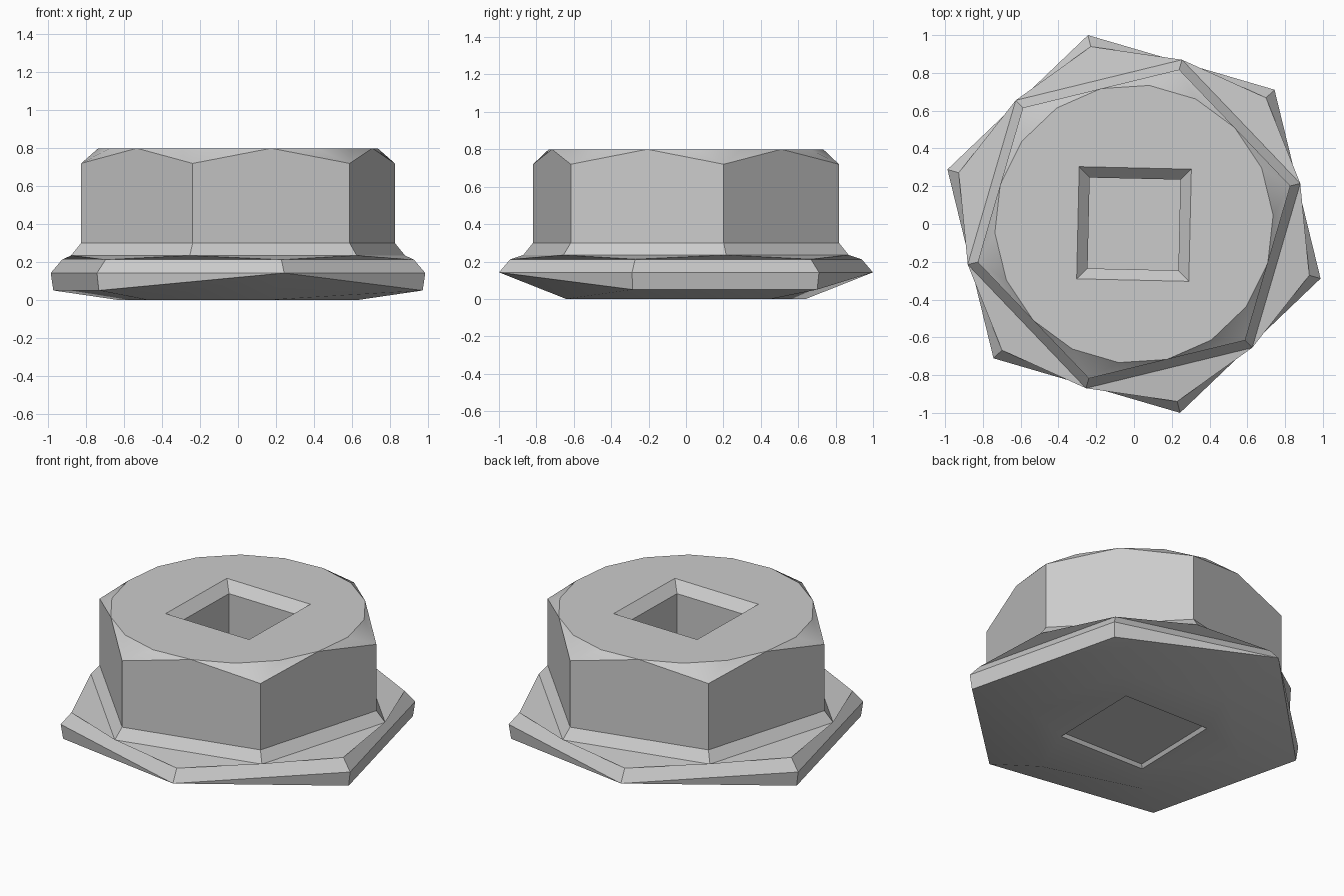
import bpy, bmesh, math

cube = bpy.data.objects.get("Cube")
if cube:
    bpy.data.objects.remove(cube, do_unlink=True)

TURN = 13.7                    # angle of the first nut corner, degrees
FLANGE_TURN = TURN + 30        # flange corners sit between nut corners

mat = bpy.data.materials.new("plain_steel_grey")
mat.use_nodes = True
grey = (0.6, 0.6, 0.6, 1)
mat.diffuse_color = grey
mat.node_tree.nodes["Principled BSDF"].inputs["Base Color"].default_value = grey

bm = bmesh.new()


def ring(sides, radius, turn, z):
    """Regular polygon of vertices at one height."""
    angles = [math.radians(turn + 360 * i / sides) for i in range(sides)]
    return [bm.verts.new((radius * math.cos(a), radius * math.sin(a), z)) for a in angles]


def face(*verts):
    """Face that drops repeated vertices."""
    bm.faces.new(list(dict.fromkeys(verts)))


def bridge(low, high):
    n = len(low)
    for i in range(n):
        j = (i + 1) % n
        face(low[i], low[j], high[j], high[i])


def fill_between(outer, inner):
    """Flat face with a hole."""
    edges = []
    for loop in (outer, inner):
        for a, b in zip(loop, loop[1:] + loop[:1]):
            edges.append(bm.edges.get((a, b)) or bm.edges.new((a, b)))
    bmesh.ops.triangle_fill(bm, use_beauty=True, use_dissolve=False, edges=edges)


# Flange: base, undercut rim and chamfered upper edge
base = ring(6, 0.66, FLANGE_TURN, 0)
rim = ring(6, 1.029, FLANGE_TURN, 0.142)
under = ring(6, 1.015, FLANGE_TURN, 0.05)
for k in (1, 4):               # the front and back corners taper to a point
    bm.verts.remove(under[k])
    under[k] = rim[k]
flange_top = ring(6, 0.967, FLANGE_TURN, 0.212)
bridge(base, under)
bridge(under, rim)
bridge(rim, flange_top)

# Nut foot: flared ring joined to the flange by alternating triangles
foot = ring(6, 0.906, TURN, 0.235)
wall = ring(6, 0.852, TURN, 0.3)
bridge(foot, wall)
for i in range(6):
    j = (i + 1) % 6
    face(foot[i], foot[j], flange_top[i])
    face(foot[j], flange_top[i], flange_top[j])

# Nut walls: peaked sides, with corners cut back to a round top
corner = ring(6, 0.852, TURN, 0.72)
crown = ring(18, 0.738, TURN - 10, 0.8)
for i in range(6):
    j = (i + 1) % 6
    face(wall[i], wall[j], corner[j], crown[3 * i + 2], corner[i])
    for s in (-1, 0, 1):
        face(corner[i], crown[(3 * i + s) % 18], crown[3 * i + s + 1])

# Square socket with a bevelled mouth
mouth = ring(4, 0.42, TURN + 30, 0.8)
throat = ring(4, 0.34, TURN + 30, 0.74)
floor = ring(4, 0.34, TURN + 30, 0.03)
fill_between(crown, mouth)
bridge(mouth, throat)
bridge(throat, floor)
face(*floor)

# Shallow square recess underneath
recess = ring(4, 0.42, TURN + 30, 0)
recess_floor = ring(4, 0.40, TURN + 30, 0.02)
fill_between(base, recess)
bridge(recess, recess_floor)
face(*recess_floor)

bmesh.ops.recalc_face_normals(bm, faces=bm.faces[:])
# The socket floor and walls belong to the same closed skin, so face them outward
mesh = bpy.data.meshes.new("flanged_nut")
bm.to_mesh(mesh)
bm.free()
mesh.materials.append(mat)
nut = bpy.data.objects.new("flanged_nut", mesh)
bpy.context.collection.objects.link(nut)

bpy.ops.object.select_all(action="DESELECT")
nut.select_set(True)
bpy.context.view_layer.objects.active = nut
bpy.ops.object.shade_smooth_by_angle(angle=math.radians(30))
